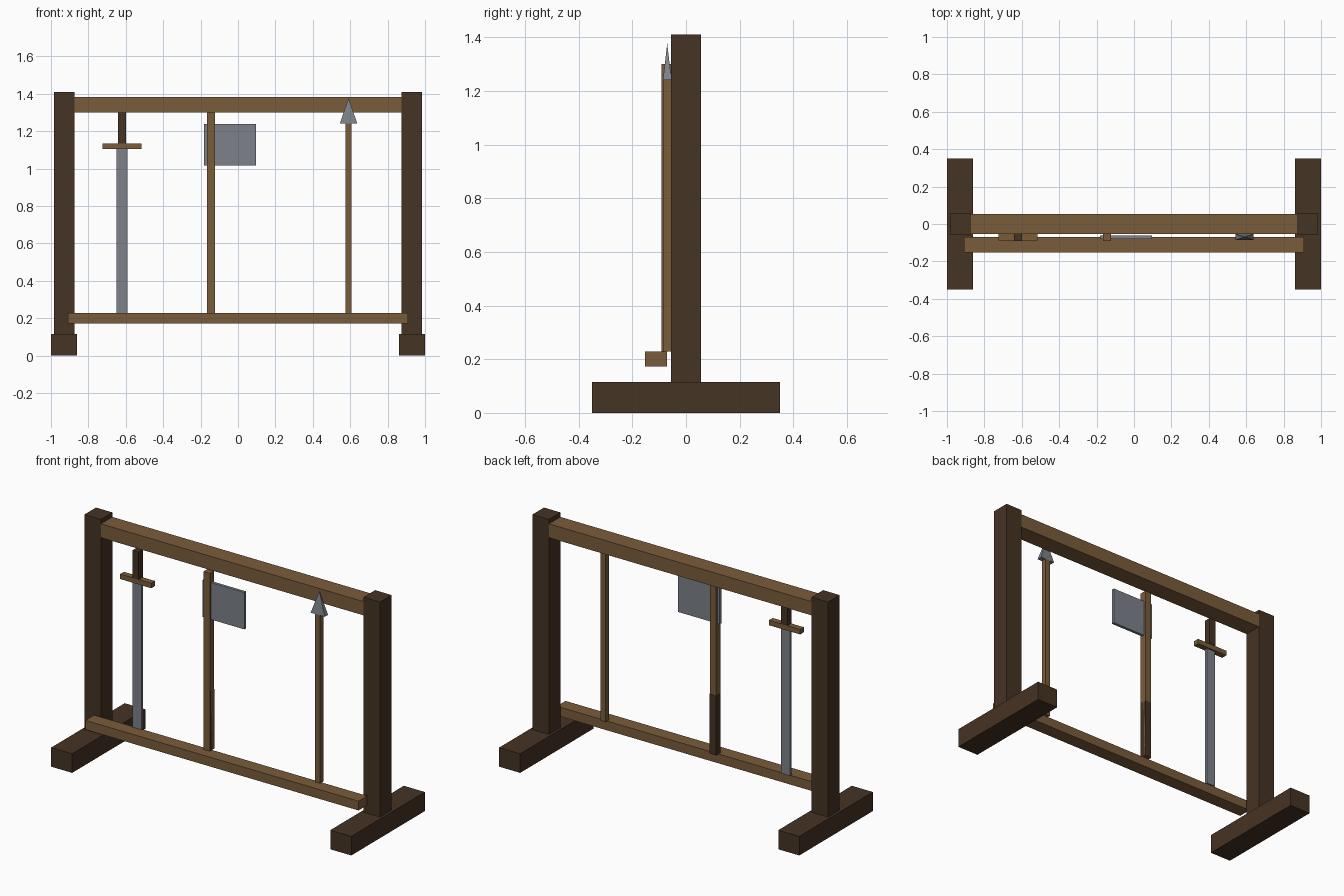
import bpy
import bmesh

if "Cube" in bpy.data.objects:
    bpy.data.objects.remove(bpy.data.objects["Cube"])


def material(name, rgb):
    m = bpy.data.materials.new(name)
    m.diffuse_color = (*rgb, 1.0)
    m.use_nodes = True
    m.node_tree.nodes["Principled BSDF"].inputs["Base Color"].default_value = m.diffuse_color
    return m


DARK = material("dark_wood", (0.060, 0.033, 0.017))
LIGHT = material("light_wood", (0.195, 0.107, 0.043))
STEEL = material("steel", (0.205, 0.223, 0.254))


def finish(name, bm, *mats):
    mesh = bpy.data.meshes.new(name)
    bmesh.ops.recalc_face_normals(bm, faces=bm.faces)
    bm.to_mesh(mesh)
    bm.free()
    for m in mats:
        mesh.materials.append(m)
    obj = bpy.data.objects.new(name, mesh)
    bpy.context.collection.objects.link(obj)
    return obj


def box(name, x, y, z, mat):
    """Box from (min, max) ranges on each axis."""
    bm = bmesh.new()
    bmesh.ops.create_cube(bm, size=1)
    for v in bm.verts:
        v.co = [r[0] if c < 0 else r[1] for c, r in zip(v.co, (x, y, z))]
    return finish(name, bm, mat)


def around(centre, half):
    return (centre - half, centre + half)


# Feet and posts, one pair per side
for side, s in (("left", -1), ("right", 1)):
    box(side + "_foot", around(s * 0.93, 0.07), (-0.35, 0.35), (0, 0.115), DARK)
    box(side + "_post", around(s * 0.93, 0.055), (-0.055, 0.055), (0.115, 1.41), DARK)

# Rails
box("top_beam", (-0.93, 0.93), (-0.0545, 0.0545), (1.30, 1.383), LIGHT)
box("bottom_rail", (-0.91, 0.91), (-0.153, -0.07), (0.172, 0.228), LIGHT)

Y = -0.07   # plane in which the weapons hang
BASE = 0.228

# Sword
SX = -0.62
box("sword_blade", around(SX, 0.03), around(Y, 0.008), (BASE, 1.104), STEEL)
box("sword_guard", around(SX, 0.104), around(Y, 0.018), (1.104, 1.134), LIGHT)
box("sword_grip", around(SX, 0.021), around(Y, 0.021), (1.134, 1.30), DARK)

# Axe with a thin dark wrap on the back of the lower shaft
AX = -0.145
box("axe_shaft", around(AX, 0.021), around(Y, 0.021), (BASE, 1.30), LIGHT)
box("axe_wrap", (AX - 0.022, AX + 0.021), (Y - 0.020, Y + 0.022), (BASE, 0.588), DARK)
box("axe_head", (-0.182, 0.097), around(Y, 0.009), (1.017, 1.239), STEEL)

# Spear with a flattened four-sided point
PX = 0.591
box("spear_shaft", around(PX, 0.016), around(Y, 0.016), (BASE, 1.24), LIGHT)
bm = bmesh.new()
ring = [bm.verts.new((PX + i * 0.047, Y + j * 0.016, 1.24))
        for i, j in ((-1, -1), (1, -1), (1, 1), (-1, 1))]
tip = bm.verts.new((PX, Y, 1.377))
bm.faces.new(ring)
for k in range(4):
    bm.faces.new((ring[k], ring[(k + 1) % 4], tip))
finish("spear_point", bm, STEEL)
